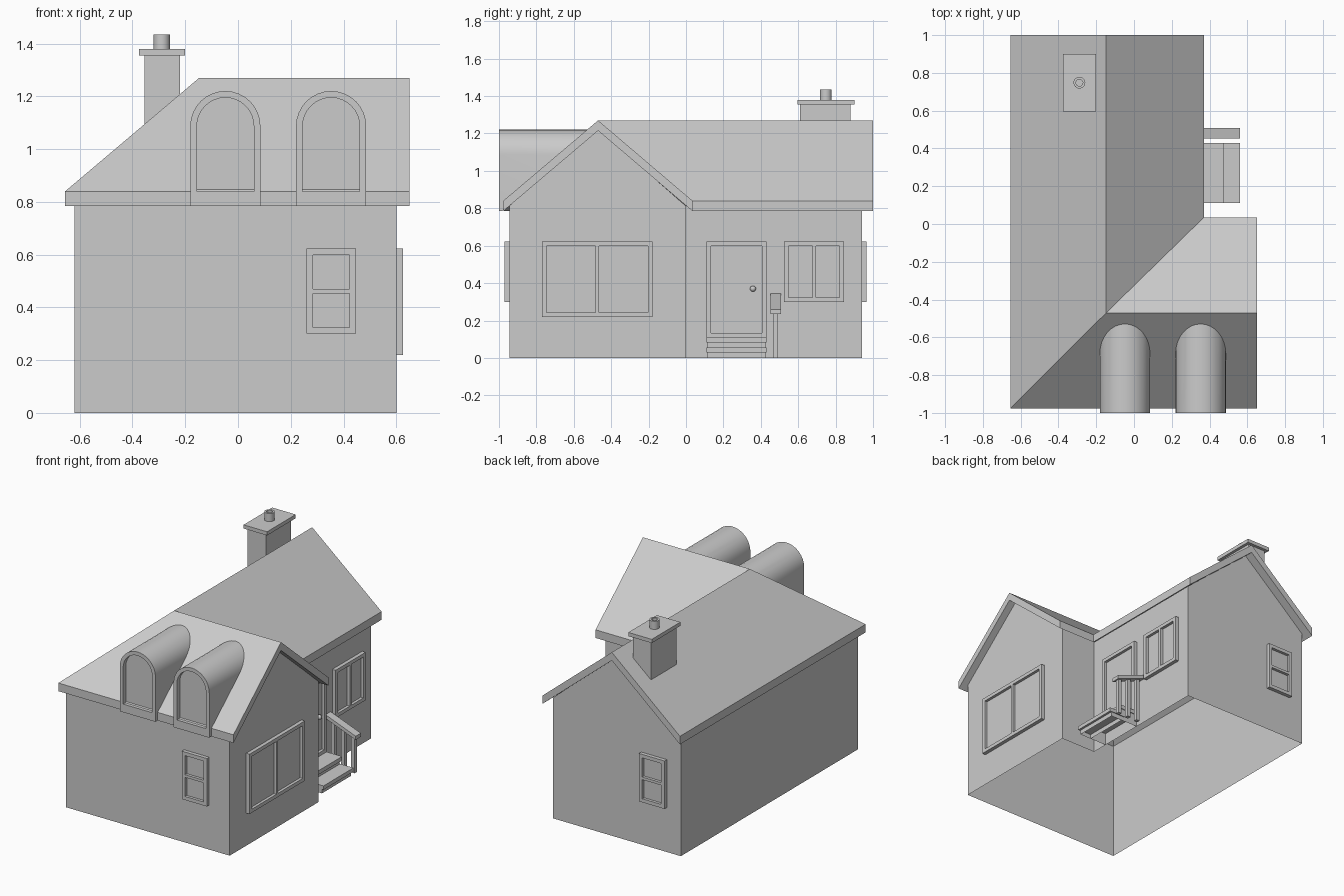
import bpy, bmesh, math
from mathutils import Vector

if "Cube" in bpy.data.objects:
    bpy.data.objects.remove(bpy.data.objects["Cube"])

EAVE, RIDGE, THICK = 0.84, 1.27, 0.055
SLOPE = (RIDGE - EAVE) / 0.507


def finish(bm, name, smooth=False, recalc=True):
    if recalc:
        bmesh.ops.recalc_face_normals(bm, faces=bm.faces)
    me = bpy.data.meshes.new(name)
    bm.to_mesh(me)
    bm.free()
    ob = bpy.data.objects.new(name, me)
    bpy.context.collection.objects.link(ob)
    if smooth:
        bpy.ops.object.select_all(action='DESELECT')
        ob.select_set(True)
        bpy.context.view_layer.objects.active = ob
        bpy.ops.object.shade_smooth_by_angle()
    return ob


def add_box(bm, a, b, bottom=True):
    lo = [min(p) for p in zip(a, b)]
    hi = [max(p) for p in zip(a, b)]
    r = bmesh.ops.create_cube(bm, size=1)
    for v in r['verts']:
        v.co = [lo[i] if v.co[i] < 0 else hi[i] for i in range(3)]
    if not bottom:
        f = [f for f in bm.faces if all(v in r['verts'] and v.co.z == min(w.co.z for w in r['verts']) for v in f.verts)]
        bmesh.ops.delete(bm, geom=f, context='FACES_ONLY')


def box(name, a, b, bottom=True):
    bm = bmesh.new()
    add_box(bm, a, b, bottom)
    return finish(bm, name)


def prism(name, pts, y0, y1):
    """Extrude an xz profile along y."""
    bm = bmesh.new()
    loft(bm, [[(x, y0, z) for x, z in pts], [(x, y1, z) for x, z in pts]], True)
    return finish(bm, name)


def loft(bm, rings, cap_start=False):
    rows = [[bm.verts.new(p) for p in r] for r in rings]
    n = len(rows[0])
    for a, b in zip(rows, rows[1:]):
        for i in range(n):
            bm.faces.new((a[i], a[(i + 1) % n], b[(i + 1) % n], b[i]))
    if cap_start:
        bm.faces.new(rows[0])
    bm.faces.new(rows[-1])


# Walls: open-bottomed L-shaped shell with two gables
L = [(-.62, -.945), (.6, -.945), (.6, 0), (.335, 0), (.335, .94), (-.62, .94)]
apex = {1: (.6, -.47), 4: (-.147, .94)}
WT = 0.812
bm = bmesh.new()
low = [bm.verts.new((x, y, 0)) for x, y in L]
top = [bm.verts.new((x, y, WT)) for x, y in L]
for i in range(6):
    j = (i + 1) % 6
    f = [low[i], low[j], top[j]]
    if i in apex:
        f.append(bm.verts.new((*apex[i], RIDGE - 0.05)))
    bm.faces.new(f + [top[i]])
finish(bm, "walls", recalc=False)

# Roof: four slopes with one hip and one valley, thickened straight down
bm = bmesh.new()
P = [bm.verts.new(p) for p in (
    (-.655, 1, EAVE), (-.147, 1, RIDGE), (.37, 1, EAVE), (.37, .035, EAVE),
    (.65, .035, EAVE), (.65, -.47, RIDGE), (.65, -.977, EAVE),
    (-.655, -.977, EAVE), (-.147, -.47, RIDGE))]
for idx in ((0, 7, 8, 1), (1, 8, 3, 2), (8, 5, 4, 3), (8, 7, 6, 5)):
    bm.faces.new([P[i] for i in idx])
r = bmesh.ops.extrude_face_region(bm, geom=bm.faces[:], use_keep_orig=True)
for g in r['geom']:
    if isinstance(g, bmesh.types.BMVert):
        g.co.z -= THICK
finish(bm, "roof")


# Arched dormers, trimmed inside the roof slab
def arch(cx, y, w, z0, zs):
    arc = [(cx + w * math.cos(math.pi * i / 16), y, zs + w * math.sin(math.pi * i / 16)) for i in range(17)]
    return [(cx + w, y, z0)] + arc + [(cx - w, y, z0)]


for n, cx in enumerate((-.048, .353)):
    bm = bmesh.new()
    loft(bm, [arch(cx, -.5, .133, .785, 1.087), arch(cx, -1, .133, .785, 1.087),
              arch(cx, -1, .108, .84, 1.087), arch(cx, -.97, .108, .84, 1.087)])
    bmesh.ops.recalc_face_normals(bm, faces=bm.faces)
    # cut plane sits just below the roof surface
    bmesh.ops.bisect_plane(bm, geom=bm.verts[:] + bm.edges[:] + bm.faces[:],
                           plane_co=(0, -.977, EAVE - .05), plane_no=Vector((0, -SLOPE, 1)),
                           clear_inner=True)
    finish(bm, f"dormer_{n + 1}", smooth=True, recalc=False)

# Chimney: shaft, cap and hollow pot
prism("chimney_shaft", [(-.355, 1.065), (-.22, 1.18), (-.22, 1.355), (-.355, 1.355)], .61, .88)
box("chimney_cap", (-.375, .595, 1.355), (-.2, .9, 1.38))


def circle(rad, z):
    return [(-.289 + rad * math.cos(math.tau * i / 24), .748 + rad * math.sin(math.tau * i / 24), z) for i in range(24)]


bm = bmesh.new()
loft(bm, [circle(.031, 1.38), circle(.031, 1.435), circle(.018, 1.435), circle(.018, 1.385)])
finish(bm, "chimney_pot", smooth=True)

# Wall mappings: (along wall, height, distance out) -> position
front = lambda u, z, d: (u, -.945 - d, z)
back = lambda u, z, d: (u, .94 + d, z)
wing = lambda u, z, d: (.6 + d, u, z)
porch = lambda u, z, d: (.335 + d, u, z)


def window(name, wall, u0, u1, z0, z1, cols=1, rows=1, t=.024, m=.018, d=.025):
    bm = bmesh.new()

    def bar(a, b, c, e, depth):
        add_box(bm, wall(a, c, 0), wall(b, e, depth))
    bar(u0, u0 + t, z0, z1, d)
    bar(u1 - t, u1, z0, z1, d)
    bar(u0 + t, u1 - t, z0, z0 + t, d)
    bar(u0 + t, u1 - t, z1 - t, z1, d)
    for i in range(1, cols):
        c = u0 + (u1 - u0) * i / cols
        bar(c - m / 2, c + m / 2, z0 + t, z1 - t, d)
    for i in range(1, rows):
        c = z0 + (z1 - z0) * i / rows
        bar(u0 + t, u1 - t, c - m / 2, c + m / 2, d)
    bar(u0 + t, u1 - t, z0 + t, z1 - t, .006)
    finish(bm, name)


window("front_window", front, .26, .447, .3, .623, rows=2)
window("back_window", back, -.515, -.325, .3, .623, rows=2)
window("picture_window", wing, -.77, -.18, .22, .623, cols=2)
window("porch_window", porch, .525, .845, .3, .623, cols=2)
window("door", porch, .11, .43, .11, .623)

# Door knob
bm = bmesh.new()
bmesh.ops.create_uvsphere(bm, u_segments=16, v_segments=10, radius=.016)
bmesh.ops.translate(bm, verts=bm.verts, vec=(.355, .358, .37))
finish(bm, "door_knob", smooth=True)

# Steps: treads over hollow risers
box("upper_tread", (.335, .11, .083), (.475, .43, .11))
box("lower_tread", (.44, .11, .03), (.56, .43, .056))
box("upper_riser", (.335, .115, 0), (.46, .425, .083), bottom=False)
box("lower_riser", (.46, .115, 0), (.545, .425, .03), bottom=False)

# Sloping handrail on three posts
prism("handrail", [(.335, .32), (.56, .235), (.56, .26), (.335, .345)], .453, .508)
for i in range(3):
    x = .38 + i * .075
    box(f"rail_post_{i + 1}", (x - .013, .467, 0), (x + .013, .493, .328 - (x - .335) * .378))
